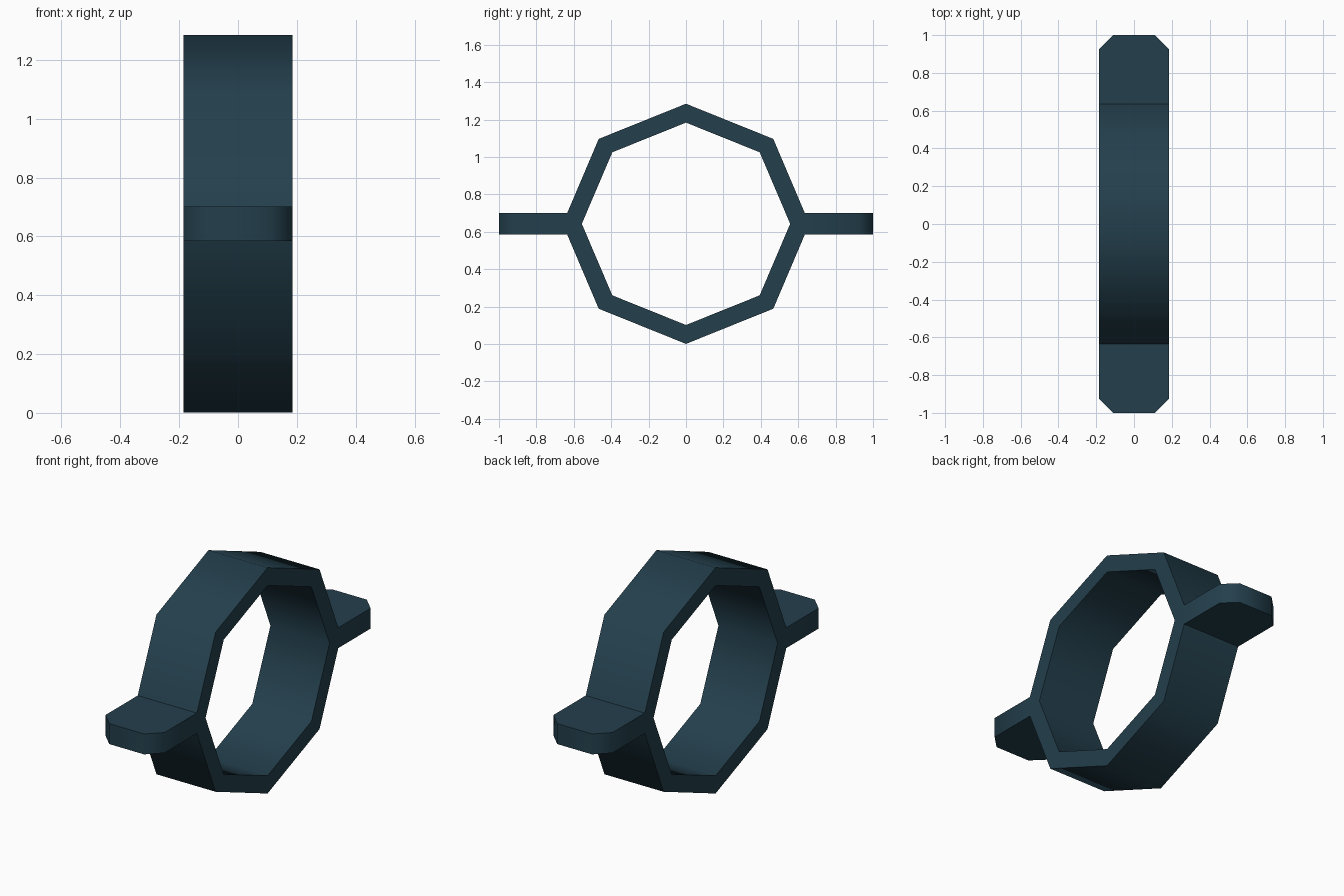
import bpy, bmesh
from math import sin, cos, pi, radians

if "Cube" in bpy.data.objects:
    bpy.data.objects.remove(bpy.data.objects["Cube"])

HALF_W = 0.186            # half width along x
ZC = 0.643                # ring centre height
TAB_Y, TAB_H = 0.635, 0.058  # where a tab leaves the ring, half its thickness

mat = bpy.data.materials.new("dark_teal")
mat.diffuse_color = (0.017, 0.05, 0.073, 1)
mat.use_nodes = True
mat.node_tree.nodes["Principled BSDF"].inputs["Base Color"].default_value = mat.diffuse_color


def finish(bm, name):
    bmesh.ops.remove_doubles(bm, verts=bm.verts, dist=1e-4)
    bmesh.ops.recalc_face_normals(bm, faces=bm.faces)
    me = bpy.data.meshes.new(name)
    bm.to_mesh(me)
    bm.free()
    me.materials.append(mat)
    ob = bpy.data.objects.new(name, me)
    bpy.context.collection.objects.link(ob)
    bpy.ops.object.select_all(action='DESELECT')
    ob.select_set(True)
    bpy.context.view_layer.objects.active = ob
    bpy.ops.object.shade_smooth_by_angle(angle=radians(50))


# Octagonal ring: outer side corners are cut flat where the tabs join
pairs = []
for i in range(8):
    c, s = cos(i * pi / 4), sin(i * pi / 4)
    inner = (0.557 * c, ZC + 0.541 * s)
    if i % 4 == 0:
        d = 1 if i == 0 else -1
        pairs += [((d * TAB_Y, ZC - d * TAB_H), inner), ((d * TAB_Y, ZC + d * TAB_H), inner)]
    else:
        pairs.append(((0.66 * c, ZC + 0.642 * s), inner))

bm = bmesh.new()
rings = [[bm.verts.new((x, *p[k])) for p in pairs]
         for x, k in ((-HALF_W, 0), (HALF_W, 0), (HALF_W, 1), (-HALF_W, 1))]
n = len(pairs)
for r in range(4):
    a, b = rings[r], rings[(r + 1) % 4]
    for i in range(n):
        if r == 0 and i in (0, n // 2):
            continue      # opening covered by a tab
        j = (i + 1) % n
        bm.faces.new((a[i], a[j], b[j], b[i]))
finish(bm, "octagonal_ring")

# Side tabs with chamfered outer corners, open where they meet the ring
plan = [(-HALF_W, TAB_Y), (-HALF_W, 0.925), (-0.11, 1.0),
        (0.11, 1.0), (HALF_W, 0.925), (HALF_W, TAB_Y)]
for side, name in ((-1, "front_tab"), (1, "back_tab")):
    bm = bmesh.new()
    lo, hi = [[bm.verts.new((x, side * y, ZC + dz)) for x, y in plan]
              for dz in (-TAB_H, TAB_H)]
    bm.faces.new(lo if side > 0 else lo[::-1])
    bm.faces.new(hi[::-1] if side > 0 else hi)
    for i in range(len(plan) - 1):
        bm.faces.new((lo[i], lo[i + 1], hi[i + 1], hi[i]))
    finish(bm, name)
